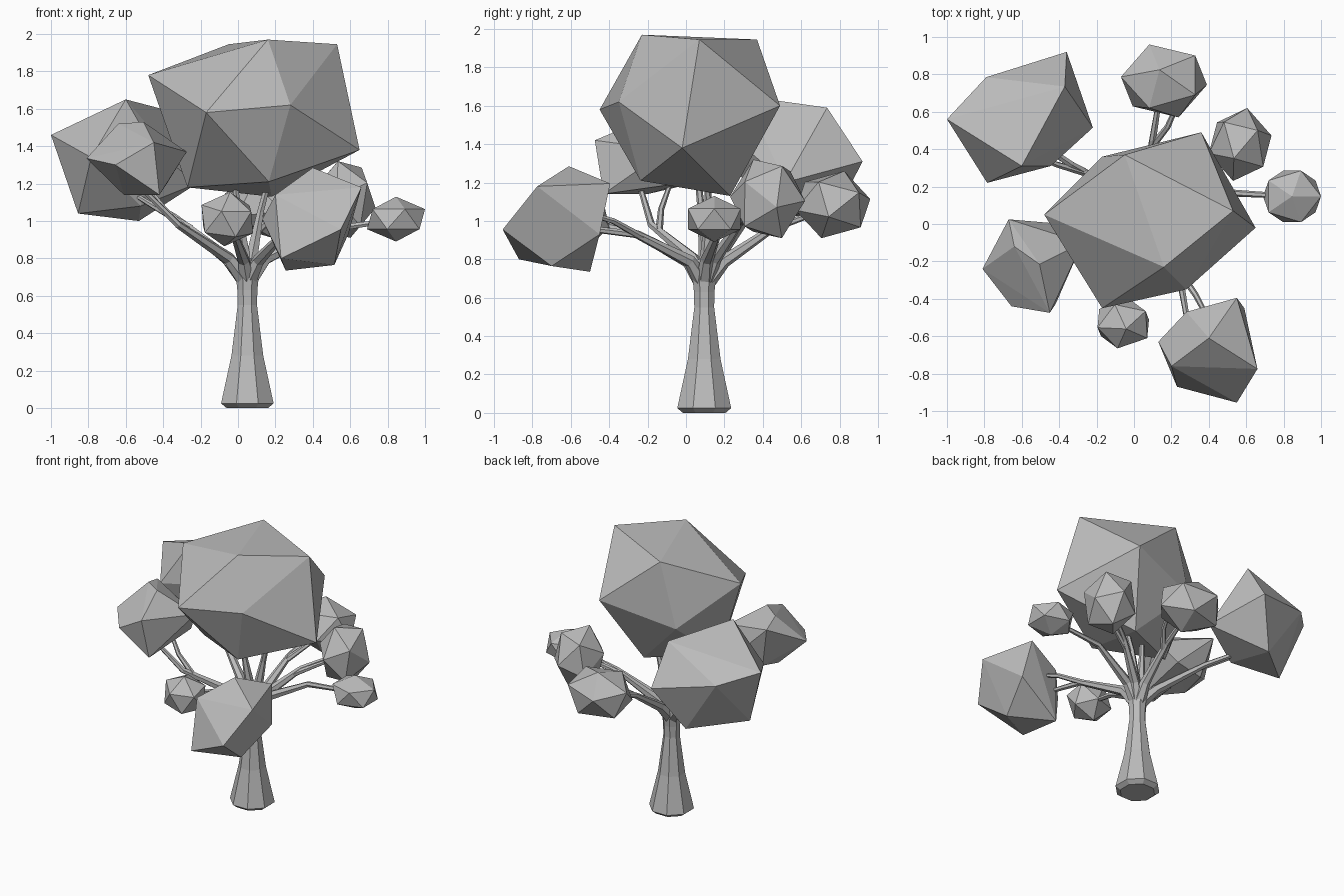
import bpy
import bmesh
import math
from mathutils import Vector, Matrix

cube = bpy.data.objects.get("Cube")
if cube:
    bpy.data.objects.remove(cube, do_unlink=True)

grey = bpy.data.materials.new("plain grey")
grey.use_nodes = True
grey.diffuse_color = (0.5, 0.5, 0.5, 1)
grey.node_tree.nodes["Principled BSDF"].inputs["Base Color"].default_value = (0.5, 0.5, 0.5, 1)


def finish(name, bm):
    """Turn a bmesh into a flat shaded grey object."""
    bmesh.ops.recalc_face_normals(bm, faces=bm.faces)
    mesh = bpy.data.meshes.new(name)
    bm.to_mesh(mesh)
    bm.free()
    mesh.materials.append(grey)
    obj = bpy.data.objects.new(name, mesh)
    bpy.context.collection.objects.link(obj)
    return obj


def limb(name, path, radii, sides):
    """Sweep a tapering polygon along a path."""
    bm = bmesh.new()
    path = [Vector(p) for p in path]
    rings = []
    for i, (centre, radius) in enumerate(zip(path, radii)):
        along = path[min(i + 1, len(path) - 1)] - path[max(i - 1, 0)]
        turn = Vector((0, 0, 1)).rotation_difference(along.normalized())
        ring = []
        for k in range(sides):
            a = math.tau * (k + 0.5) / sides
            ring.append(bm.verts.new(centre + turn @ Vector((math.cos(a), math.sin(a), 0)) * radius))
        rings.append(ring)
    for low, high in zip(rings, rings[1:]):
        for k in range(sides):
            n = (k + 1) % sides
            bm.faces.new((low[k], low[n], high[n], high[k]))
    bm.faces.new(rings[0])
    bm.faces.new(rings[-1])
    return finish(name, bm)


def boulder(name, corners):
    """Irregular faceted leaf mass spanned by its corners."""
    bm = bmesh.new()
    for corner in corners:
        bm.verts.new(corner)
    bmesh.ops.convex_hull(bm, input=bm.verts)
    return finish(name, bm)


def clump(name, low, high, pole, side):
    """Twenty-sided leaf clump: one corner points at pole, a neighbour towards side,
    stretched to fill the box from low to high."""
    z = Vector(pole).normalized()
    x = Vector(side)
    x = (x - z * x.dot(z)).normalized()
    turn = Matrix((x, z.cross(x), z)).transposed()
    h = 1 / math.sqrt(5)
    points = [Vector((0, 0, 1)), Vector((0, 0, -1))]
    for k in range(5):
        a = math.tau * k / 5
        p = Vector((2 * h * math.cos(a), 2 * h * math.sin(a), h))
        points += [p, -p]
    points = [turn @ p for p in points]
    reach = [max(p[i] for p in points) for i in range(3)]
    return boulder(name, [[(low[i] + high[i]) / 2 + p[i] / reach[i] * (high[i] - low[i]) / 2
                           for i in range(3)] for p in points])


# Large irregular leaf masses
boulder("main_crown", [
    (.16, -.23, 1.97), (.53, .07, 1.945), (-.05, .37, 1.945), (-.48, .05, 1.78),
    (-.17, -.45, 1.58), (.28, -.35, 1.62), (.65, -.02, 1.38), (.36, .49, 1.6),
    (-.17, .36, 1.48), (.165, -.237, 1.21), (.18, .23, 1.13), (-.27, 0, 1.18)])
boulder("back_right_clump", [
    (-.6, .31, 1.65), (-1, .56, 1.46), (-.36, .92, 1.31), (-.37, .735, 1.59),
    (-.79, .785, 1.39), (-.855, .48, 1.04), (-.53, .76, 1), (-.22, .515, 1.2),
    (-.785, .22, 1.34), (-.445, .31, 1.38), (-.52, .38, 1.08)])
boulder("front_left_clump", [
    (.4, -.61, 1.285), (.55, -.395, 1.195), (.66, -.775, 1.18), (.55, -.955, .955),
    (.23, -.87, .8), (.13, -.63, 1.01), (.255, -.5, .735), (.515, -.7, .765),
    (.59, -.45, .93), (.28, -.47, 1.1), (.2, -.76, 1.14)])
boulder("front_right_clump", [
    (-.505, -.215, 1.53), (-.64, -.12, 1.52), (-.67, .025, 1.48), (-.81, -.24, 1.335),
    (-.655, -.44, 1.3), (-.45, -.475, 1.42), (-.42, -.43, 1.14), (-.61, -.2, 1.14),
    (-.275, -.1, 1.37), (-.38, 0, 1.2), (-.6, -.03, 1.18)])

# Smaller leaf clumps
clump("back_clump", (-.07, .57, .91), (.39, .96, 1.26), (-.1, .3, 1), (.85, .75, .25))
clump("back_left_clump", (.4, .23, .91), (.735, .62, 1.32), (.7, .5, 1), (-.05, -.25, 1))
clump("left_clump", (.69, .01, .89), (1, .285, 1.13), (0, 0, 1), (1, 0, .55))
clump("front_small_clump", (-.195, -.665, .865), (.08, -.4, 1.155), (-.2, -1, .3), (.15, 0, 1))

# Trunk, flared at the foot and at the fork
cx, cy = .05, .095
heights = (0, .025, .28, .55, .63, .72, .8)
limb("trunk", [(cx, cy, z) for z in heights], (.12, .152, .092, .056, .058, .068, .035), 8)

# Main branches and their twigs, all starting inside the fork
fork = (cx, cy, .67)
thick = (.05, .034, .02, .014)
branches = {
    "back_right_branch": [(-.06, .16, .8), (-.34, .32, 1.02), (-.6, .5, 1.17)],
    "front_right_branch": [(-.05, .04, .8), (-.32, -.18, .98), (-.52, -.24, 1.18)],
    "back_branch": [(.07, .2, .79), (.1, .45, .96), (.14, .7, 1.05)],
    "back_left_branch": [(.12, .15, .8), (.32, .28, .99), (.53, .4, 1.1)],
    "left_branch": [(.15, .11, .8), (.45, .17, .95), (.8, .15, 1)],
    "front_small_branch": [(.03, .01, .79), (-.02, -.25, .93), (-.06, -.5, 1)],
    "front_left_branch": [(.11, .02, .79), (.24, -.26, .93), (.3, -.6, .97)],
    "crown_branch_right": [(.03, .1, .84), (0, .08, 1.05), (-.03, .05, 1.35)],
    "crown_branch_left": [(.08, .11, .84), (.12, .12, 1.05), (.2, .1, 1.35)],
}
for name, path in branches.items():
    limb(name, [fork] + path, thick, 6)

twigs = {
    "back_right_twig": [(-.25, .27, .96), (-.42, .32, 1.06), (-.6, .4, 1.17)],
    "front_right_twig": [(-.27, -.14, .95), (-.39, -.13, 1.06), (-.5, -.08, 1.2)],
    "back_twig": [(.1, .42, .94), (.18, .52, 1.02), (.25, .68, 1.1)],
    "back_left_twig": [(.28, .25, .95), (.42, .3, 1.03), (.55, .35, 1.1)],
    "front_left_twig": [(.22, -.22, .91), (.33, -.38, 1), (.42, -.55, 1.05)],
}
for name, path in twigs.items():
    limb(name, path, (.02, .016, .012), 6)
